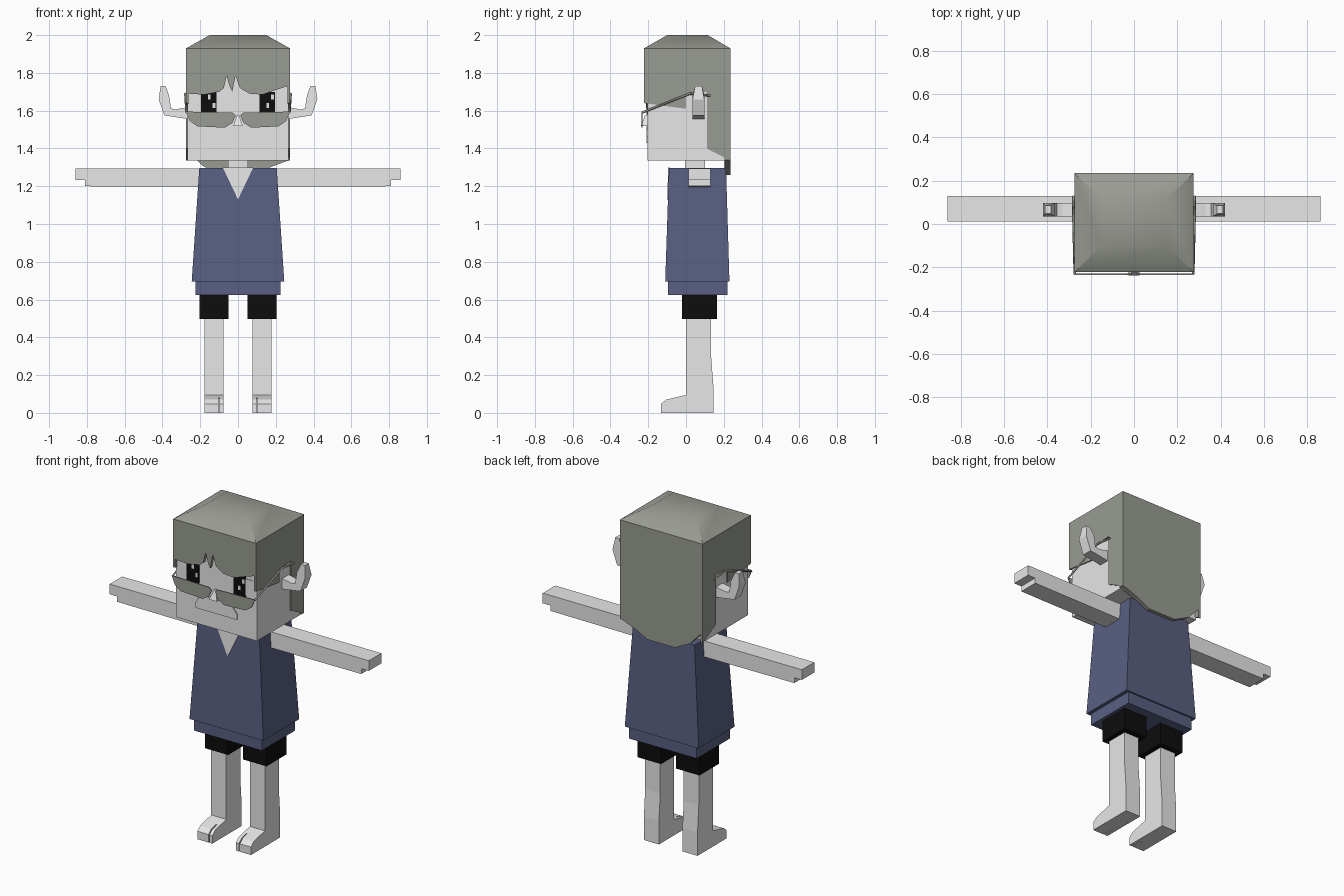
import bpy, bmesh
from mathutils import Vector

cube = bpy.data.objects.get("Cube")
if cube:
    bpy.data.objects.remove(cube, do_unlink=True)


def material(name, r, g, b):
    m = bpy.data.materials.new(name)
    m.use_nodes = True
    m.diffuse_color = (r, g, b, 1)
    bsdf = next(n for n in m.node_tree.nodes if n.type == 'BSDF_PRINCIPLED')
    bsdf.inputs["Base Color"].default_value = (r, g, b, 1)
    bsdf.inputs["Roughness"].default_value = 0.8
    return m


SKIN = material("pale_grey_skin", 0.8, 0.8, 0.8)
HAIR = material("grey_green_hair", 0.318, 0.332, 0.292)
SHIRT = material("navy_shirt", 0.10, 0.117, 0.223)
BLACK = material("black", 0.004, 0.004, 0.004)
WHITE = material("white", 0.95, 0.95, 0.95)


def finish(name, bm, mat):
    bmesh.ops.recalc_face_normals(bm, faces=bm.faces)
    me = bpy.data.meshes.new(name)
    bm.to_mesh(me)
    bm.free()
    me.materials.append(mat)
    ob = bpy.data.objects.new(name, me)
    bpy.context.scene.collection.objects.link(ob)
    return ob


def loft(name, bottom, top, mat):
    """Box between two rectangles given as (x0, x1, y0, y1, z)."""
    bm = bmesh.new()
    rings = []
    for x0, x1, y0, y1, z in (bottom, top):
        rings.append([bm.verts.new(p) for p in
                      ((x0, y0, z), (x1, y0, z), (x1, y1, z), (x0, y1, z))])
    a, b = rings
    bm.faces.new(a)
    bm.faces.new(b)
    for i in range(4):
        j = (i + 1) % 4
        bm.faces.new((a[i], a[j], b[j], b[i]))
    return finish(name, bm, mat)


def box(name, x0, x1, y0, y1, z0, z1, mat):
    x0, x1 = sorted((x0, x1))
    return loft(name, (x0, x1, y0, y1, z0), (x0, x1, y0, y1, z1), mat)


def panel(name, pts, axis, lo, hi, mat, side=1):
    """Outline in (x, z) or (y, z), extruded along the given axis."""
    bm = bmesh.new()
    if axis == 'y':
        vs = [bm.verts.new((side * u, lo, z)) for u, z in pts]
        step = Vector((0, hi - lo, 0))
    else:
        vs = [bm.verts.new((side * lo, u, z)) for u, z in pts]
        step = Vector((side * (hi - lo), 0, 0))
    face = bm.faces.new(vs)
    out = bmesh.ops.extrude_face_region(bm, geom=[face], use_keep_orig=True)
    moved = [v for v in out["geom"] if isinstance(v, bmesh.types.BMVert)]
    bmesh.ops.translate(bm, verts=moved, vec=step)
    return finish(name, bm, mat)


def rod(name, pts, radius, mat):
    cu = bpy.data.curves.new(name, 'CURVE')
    cu.dimensions = '3D'
    cu.bevel_depth = radius
    cu.bevel_resolution = 0
    cu.use_fill_caps = True
    sp = cu.splines.new('POLY')
    sp.points.add(len(pts) - 1)
    for p, co in zip(sp.points, pts):
        p.co = (*co, 1)
    cu.materials.append(mat)
    ob = bpy.data.objects.new(name, cu)
    bpy.context.scene.collection.objects.link(ob)


# Torso, hem and open collar
loft("shirt", (-.245, .245, -.11, .23, .695), (-.205, .205, -.09, .212, 1.297), SHIRT)
box("shirt_hem", -.225, .225, -.095, .22, .625, .696, SHIRT)
collar = panel("collar_opening", [(-.08, 1.298), (.08, 1.298), (0, 1.13)],
               'y', -.094, -.087, SKIN)
for v in collar.data.vertices:
    v.co.y -= .033 * (1.298 - v.co.z)

# Neck and head
box("neck", -.053, .053, -.005, .10, 1.28, 1.34, SKIN)
box("head", -.268, .268, -.203, .205, 1.335, 1.92, SKIN)

# Hair: smooth crown, fringe, back sheet
crown = loft("hair_crown", (-.275, .275, -.222, .235, 1.93), (-.15, .15, -.10, .115, 2), HAIR)
for ob in bpy.context.selected_objects:
    ob.select_set(False)
crown.select_set(True)
bpy.context.view_layer.objects.active = crown
bpy.ops.object.shade_smooth_by_angle(angle=0.7)
fringe = [(-.275, 1.93), (-.275, 1.64), (-.262, 1.69), (-.18, 1.685), (-.10, 1.70),
          (-.075, 1.72), (-.06, 1.785), (-.045, 1.73), (-.03, 1.70), (-.013, 1.785),
          (.01, 1.72), (.06, 1.69), (.13, 1.685), (.20, 1.71), (.262, 1.73),
          (.275, 1.64), (.275, 1.93)]
panel("hair_fringe", fringe, 'y', -.222, -.204, HAIR)
panel("hair_back", [(-.275, 1.93), (-.275, 1.40), (-.19, 1.31), (-.09, 1.26),
                    (.09, 1.26), (.17, 1.30), (.275, 1.34), (.275, 1.93)],
      'y', .204, .235, HAIR)

# Nose and mouth plate
loft("nose", (-.025, .025, -.238, -.2, 1.52), (-.006, .006, -.218, -.2, 1.575), SKIN)
panel("mouth", [(-.135, 1.43), (.14, 1.43), (.14, 1.46), (.11, 1.50), (.06, 1.515),
                (-.07, 1.515), (-.12, 1.49), (-.135, 1.46)], 'y', -.21, -.2, SKIN)

for s, tag in ((1, "left"), (-1, "right")):
    # Side hair with a notch around the ear
    panel("hair_side_" + tag, [(-.222, 1.93), (-.222, 1.64), (0, 1.61), (0, 1.69),
                               (.11, 1.70), (.11, 1.40), (.235, 1.335), (.235, 1.93)],
          'x', .262, .275, HAIR, s)

    # Eyes
    box("eye_white_" + tag, s * .19, s * .25, -.206, -.2, 1.59, 1.69, WHITE)
    box("eye_" + tag, s * .115, s * .195, -.209, -.2, 1.58, 1.70, BLACK)
    for x, z, w, h in ((.15, 1.615, .015, .025), (.175, 1.66, .015, .025)):
        x = x if s > 0 else x - .045 + (z > 1.65) * .0
        cx = x if s > 0 else -x - .03
        box("eye_glint_" + tag, cx, cx + w, -.212, -.205, z, z + h, WHITE)

    # Glasses: lens and temple
    panel("lens_" + tag, [(.012, 1.575), (.03, 1.59), (.275, 1.595), (.255, 1.545),
                          (.215, 1.517), (.07, 1.51), (.03, 1.535)],
          'y', -.235, -.229, HAIR, s)
    rod("temple_" + tag, [(s * .273, -.232, 1.59), (s * .279, .02, 1.69),
                          (s * .279, .13, 1.68)], .006, HAIR)

    # Upturned ear, narrowing toward its tip
    ear = panel("ear_" + tag, [(.26, 1.62), (.33, 1.607), (.355, 1.612), (.365, 1.68),
                               (.383, 1.73), (.41, 1.73), (.42, 1.66), (.39, 1.575),
                               (.26, 1.555)], 'y', .035, .097, SKIN, s)
    for v in ear.data.vertices:
        if v.co.z > 1.7:
            v.co.y = .066 + (v.co.y - .066) * .6

    # Arm with a stepped hand
    panel("arm_" + tag, [(.20, 1.293), (.86, 1.293), (.86, 1.232), (.81, 1.232),
                         (.81, 1.2), (.20, 1.197)], 'y', .012, .13, SKIN, s)

    # Shorts and leg
    box("shorts_" + tag, s * .05, s * .205, -.022, .165, .497, .63, BLACK)
    panel("leg_" + tag, [(0, .5), (.133, .5), (.133, .3), (.145, .14), (.145, 0),
                         (-.06, 0), (-.06, .081), (0, .095)], 'x', .078, .178, SKIN, s)

    # Split toes
    for part, x0, x1 in (("big_toe_", .078, .098), ("toes_", .104, .178)):
        panel(part + tag, [(-.06, 0), (-.06, .081), (-.105, .07), (-.132, .048),
                           (-.132, 0)], 'x', x0, x1, SKIN, s)
